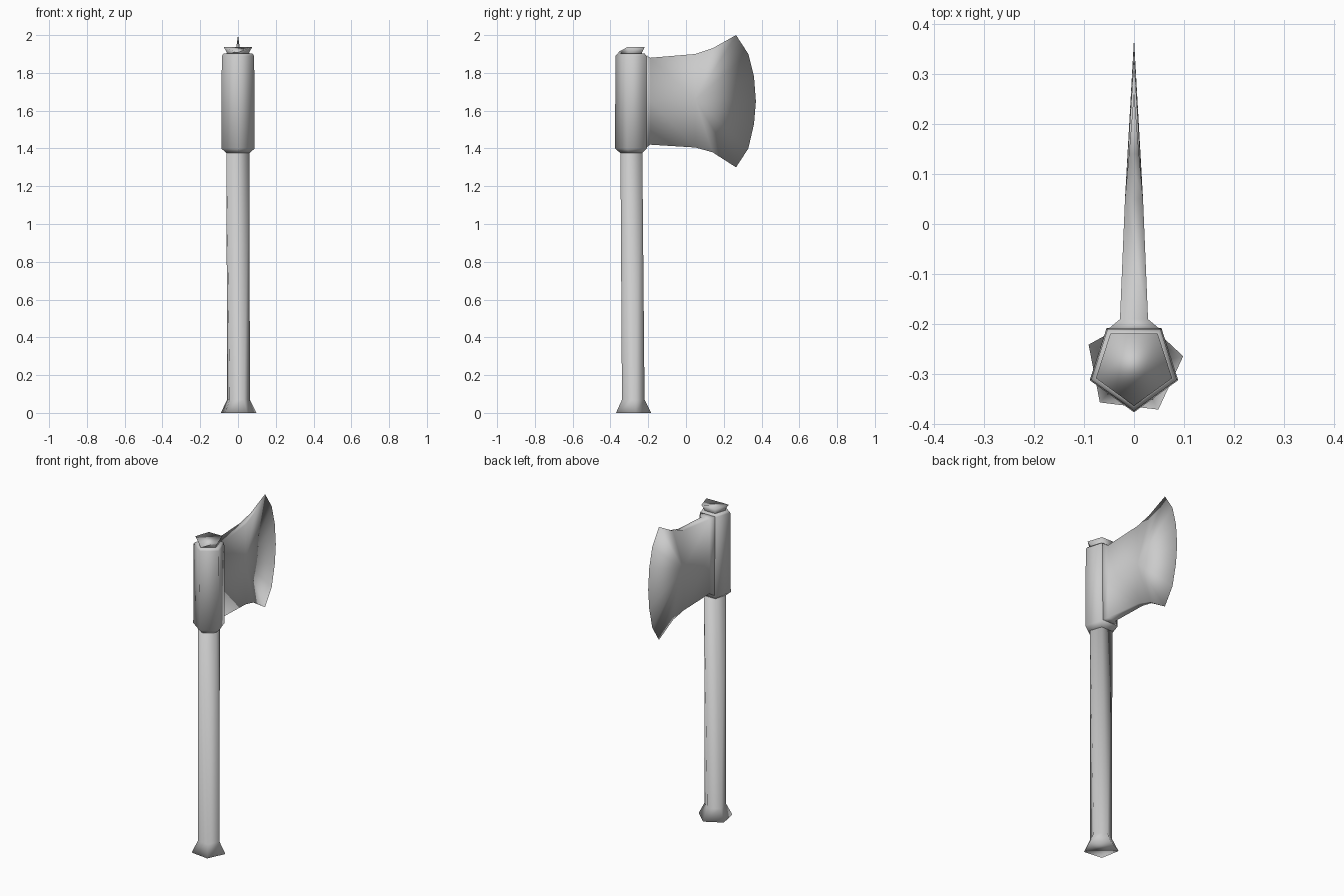
import bpy, bmesh, math

if "Cube" in bpy.data.objects:
    bpy.data.objects.remove(bpy.data.objects["Cube"])

steel = bpy.data.materials.new("grey steel")
steel.diffuse_color = (0.6, 0.6, 0.6, 1)
steel.use_nodes = True
steel.node_tree.nodes["Principled BSDF"].inputs["Base Color"].default_value = steel.diffuse_color
CY = -0.283  # shaft axis


def finish(name, bm):
    bmesh.ops.recalc_face_normals(bm, faces=bm.faces)
    for f in bm.faces:
        f.smooth = True
    me = bpy.data.meshes.new(name)
    bm.to_mesh(me)
    bm.free()
    me.materials.append(steel)
    ob = bpy.data.objects.new(name, me)
    bpy.context.collection.objects.link(ob)
    return ob


def five_sided(name, rings, droop=0):
    """Pentagonal loft; rings are (z, radius, angle in degrees)."""
    bm = bmesh.new()
    loops = []
    for z, r, deg in rings:
        a = [math.radians(deg + 72 * i) for i in range(5)]
        loops.append([bm.verts.new((r * math.cos(t), CY + r * math.sin(t), z)) for t in a])
    for lo, hi in zip(loops, loops[1:]):
        for i in range(5):
            j = (i + 1) % 5
            bm.faces.new((lo[i], lo[j], hi[j], hi[i]))
    loops[-1][4].co.z -= droop  # front corner of the top ring
    bm.faces.new(loops[0])
    bm.faces.new(loops[-1])
    return finish(name, bm)


# Shaft with flared foot, twisting slightly along its length
five_sided("handle", [(0, 0.1, 11), (0.07, 0.064, 11), (1.385, 0.064, -18)])
# Socket that holds the blade
five_sided("socket", [(1.375, 0.064, -18), (1.40, 0.093, -18),
                      (1.89, 0.090, -18), (1.902, 0.080, -18)])
# Flared end of the shaft above the socket
five_sided("shaft_cap", [(1.89, 0.066, -18), (1.908, 0.062, -18), (1.938, 0.080, -18)], droop=0.03)

# Blade: symmetric cheeks joined along a sharp cutting edge
bm = bmesh.new()
edge = [(0.265, 2.0), (0.33, 1.9), (0.36, 1.78), (0.37, 1.65),
        (0.36, 1.53), (0.33, 1.4), (0.265, 1.3)]
cut = [bm.verts.new((0, y, z)) for y, z in edge]
sides = []
for s in (1, -1):
    def column(w, y, zs):
        return [bm.verts.new((s * w, y, z)) for z in zs]
    root = column(0.052, -0.21, (1.895, 1.65, 1.405))
    neck = column(0.028, -0.19, (1.88, 1.65, 1.42))
    cheek = column(0.018, 0.05, (1.90, 1.66, 1.405))
    horn = column(0.010, 0.14, (1.93, 1.38))
    for a, b in ((root, neck), (neck, cheek)):
        for i in (0, 1):
            bm.faces.new((a[i], a[i + 1], b[i + 1], b[i]))
    # Fan from the cheek centre out to the cutting edge
    fan = [cheek[0], horn[0], *cut, horn[1], cheek[2]]
    for a, b in zip(fan, fan[1:]):
        bm.faces.new((cheek[1], a, b))
    sides.append((root, neck, cheek, horn))
(r1, n1, c1, h1), (r2, n2, c2, h2) = sides
# Top and bottom strips
for k, hk, tip in ((0, 0, cut[0]), (2, 1, cut[-1])):
    right = [r1[k], n1[k], c1[k], h1[hk]]
    left = [r2[k], n2[k], c2[k], h2[hk]]
    for i in range(3):
        bm.faces.new((right[i], right[i + 1], left[i + 1], left[i]))
    bm.faces.new((right[3], tip, left[3]))
bm.faces.new(r1 + r2[::-1])
finish("blade", bm)
